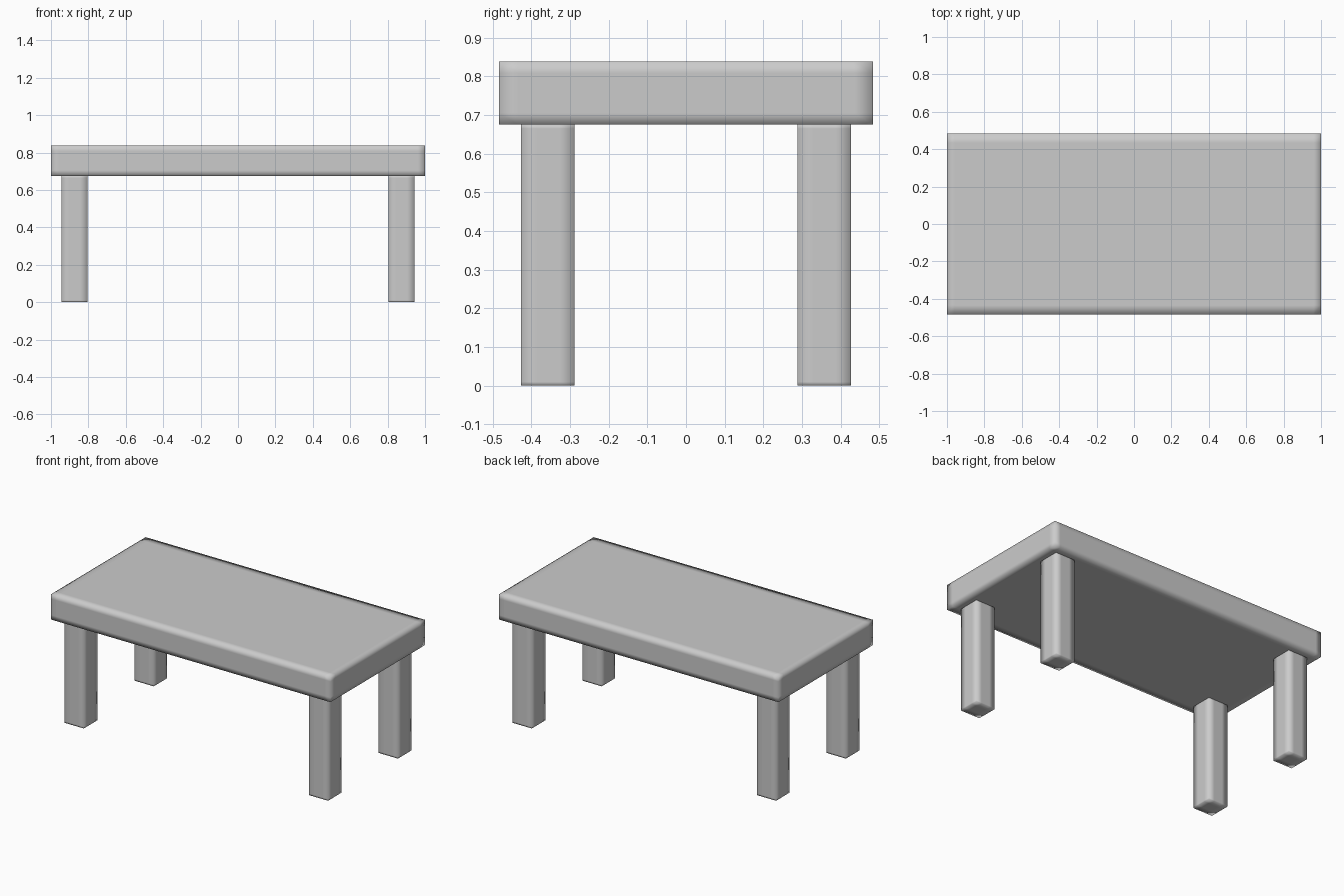
import bpy, bmesh
from mathutils import Vector

if "Cube" in bpy.data.objects:
    bpy.data.objects.remove(bpy.data.objects["Cube"])

grey = bpy.data.materials.new("plain grey")
grey.diffuse_color = (0.6, 0.6, 0.6, 1)
grey.use_nodes = True
grey.node_tree.nodes["Principled BSDF"].inputs["Base Color"].default_value = grey.diffuse_color


def soft_box(name, lo, hi, inset):
    """Box with supporting loops near its edges, shaded smooth."""
    lo, hi, inset = Vector(lo), Vector(hi), Vector(inset)
    bm = bmesh.new()
    bmesh.ops.create_cube(bm, size=1)
    for v in bm.verts:
        v.co = (lo + hi) / 2 + Vector(c * s for c, s in zip(v.co, hi - lo))
    for axis in range(3):
        normal = Vector((0, 0, 0))
        normal[axis] = 1
        for position in (lo[axis] + inset[axis], hi[axis] - inset[axis]):
            point = Vector((0, 0, 0))
            point[axis] = position
            bmesh.ops.bisect_plane(bm, geom=bm.verts[:] + bm.edges[:] + bm.faces[:],
                                   plane_co=point, plane_no=normal)
    for f in bm.faces:
        f.smooth = True
    bmesh.ops.recalc_face_normals(bm, faces=bm.faces[:])
    mesh = bpy.data.meshes.new(name)
    bm.to_mesh(mesh)
    bm.free()
    mesh.materials.append(grey)
    obj = bpy.data.objects.new(name, mesh)
    bpy.context.collection.objects.link(obj)
    return obj


# Table top slab
soft_box("table_top", (-1, -0.484, 0.675), (1, 0.484, 0.838), (0.04, 0.05, 0.03))

# Four square legs, one near each corner
half = 0.069
for x, side in ((-0.874, "left"), (0.874, "right")):
    for y, end in ((-0.357, "front"), (0.357, "back")):
        soft_box(f"{end}_{side}_leg", (x - half, y - half, 0),
                 (x + half, y + half, 0.675), (0.04, 0.04, 0.01))
